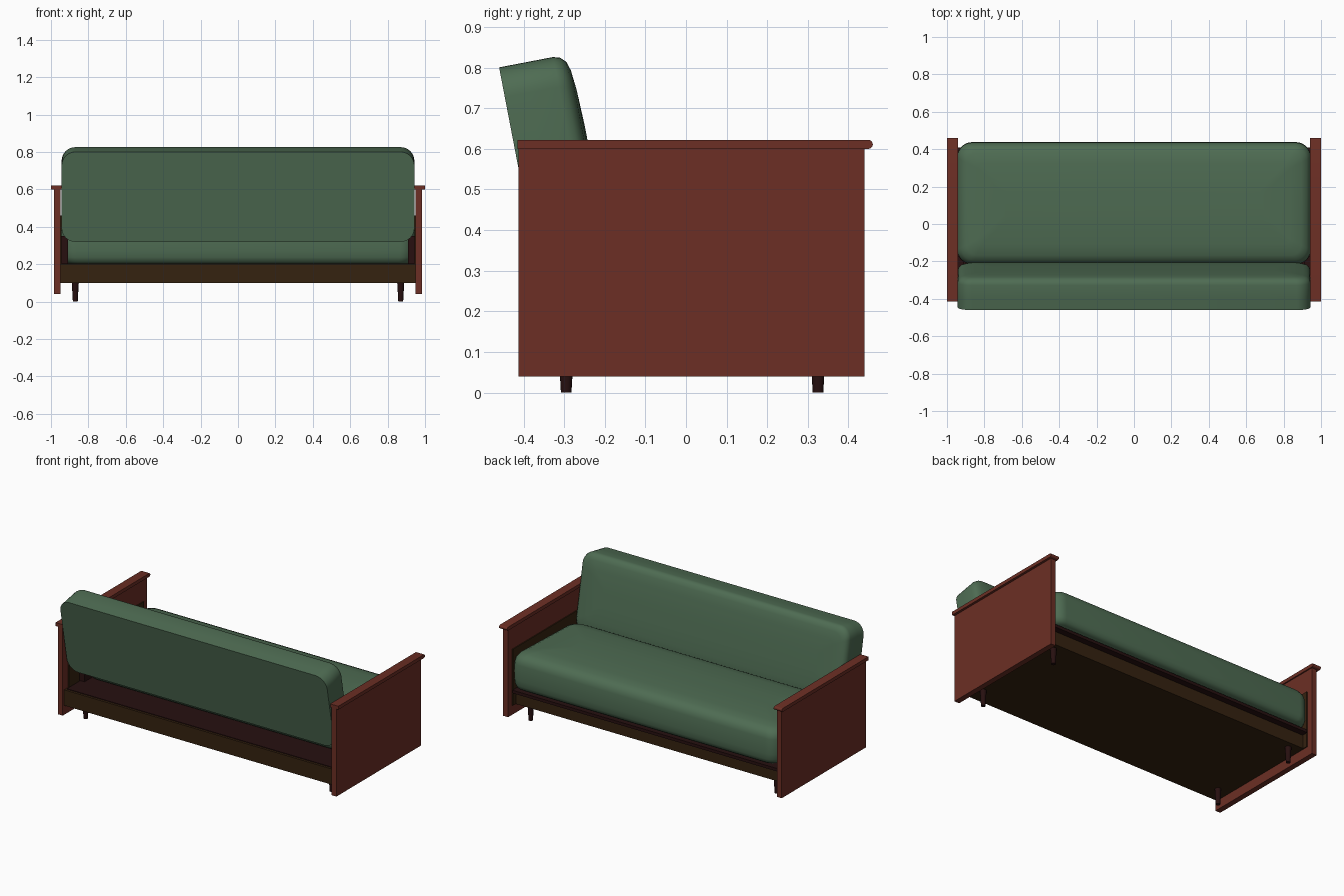
import bpy, bmesh, math
from mathutils import Matrix

if "Cube" in bpy.data.objects:
    bpy.data.objects.remove(bpy.data.objects["Cube"])


def material(name, rgb):
    m = bpy.data.materials.new(name)
    m.diffuse_color = (*rgb, 1)
    m.use_nodes = True
    m.node_tree.nodes["Principled BSDF"].inputs["Base Color"].default_value = m.diffuse_color
    return m


GREEN = material("green fabric", (0.077, 0.150, 0.086))
RED = material("red brown wood", (0.150, 0.028, 0.018))
BROWN = material("dark brown board", (0.036, 0.016, 0.005))
DARK = material("dark maroon wood", (0.020, 0.005, 0.005))


def finish(name, bm, mat, smooth=None):
    bmesh.ops.recalc_face_normals(bm, faces=bm.faces)
    me = bpy.data.meshes.new(name)
    bm.to_mesh(me)
    bm.free()
    me.materials.append(mat)
    ob = bpy.data.objects.new(name, me)
    bpy.context.collection.objects.link(ob)
    if smooth:
        bpy.ops.object.select_all(action='DESELECT')
        ob.select_set(True)
        bpy.context.view_layer.objects.active = ob
        bpy.ops.object.shade_smooth_by_angle(angle=math.radians(smooth))
    return ob


def box(name, x, y, z, mat):
    bm = bmesh.new()
    size = [b - a for a, b in (x, y, z)]
    mid = [(a + b) / 2 for a, b in (x, y, z)]
    bmesh.ops.create_cube(bm, size=1, matrix=Matrix.Translation(mid) @ Matrix.Diagonal((*size, 1)))
    return finish(name, bm, mat)


def rounded_rect(hx, hy, r, n=8):
    pts = []
    for k, (sx, sy) in enumerate(((1, 1), (-1, 1), (-1, -1), (1, -1))):
        for i in range(n + 1):
            a = math.radians(90 * (k + i / n))
            pts.append((sx * (hx - r) + r * math.cos(a), sy * (hy - r) + r * math.sin(a)))
    return pts


def cushion(name, hx, hy, r, levels, matrix):
    """Stack of rounded rectangles, levels are (inset, height)."""
    bm = bmesh.new()
    rings = []
    for inset, h in levels:
        outline = rounded_rect(hx - inset, hy - inset, max(r - inset * 0.5, 0.02))
        rings.append([bm.verts.new((x, y, h)) for x, y in outline])
    n = len(rings[0])
    for lo, hi in zip(rings, rings[1:]):
        for i in range(n):
            bm.faces.new((lo[i], lo[(i + 1) % n], hi[(i + 1) % n], hi[i]))
    bm.faces.new(rings[0][::-1])
    bm.faces.new(rings[-1])
    bm.transform(matrix)
    return finish(name, bm, GREEN, 40)


# seat cushion, tipped up slightly at the front
cushion("seat_cushion", 0.945, 0.325, 0.08,
        [(0.030, 0), (0.012, 0.012), (0.003, 0.035), (0, 0.07), (0, 0.165), (0.006, 0.19),
         (0.022, 0.212), (0.05, 0.226), (0.11, 0.235), (0.25, 0.242)],
        Matrix.Translation((0, 0.115, 0.212)) @ Matrix.Rotation(math.radians(1.8), 4, 'X'))

# leaning back cushion with a flat rear face
cushion("back_cushion", 0.943, 0.245, 0.075,
        [(0, 0), (0, 0.06), (0, 0.135), (0.005, 0.152), (0.018, 0.165), (0.04, 0.172),
         (0.09, 0.177), (0.18, 0.18)],
        Matrix.Translation((0, -0.414, 0.56)) @ Matrix.Rotation(math.radians(-79.15), 4, 'X'))

# storage base and the seat board on top
box("base", (-0.95, 0.95), (-0.40, 0.37), (0.10, 0.20), BROWN)
box("seat_board", (-0.94, 0.94), (-0.385, 0.41), (0.185, 0.204), DARK)

for s, side in ((-1, "left"), (1, "right")):
    # arm panel
    box(side + "_arm_panel", sorted((s * 0.95, s * 0.985)), (-0.413, 0.44), (0.04, 0.602), RED)
    # arm cap with a rounded front nose
    bm = bmesh.new()
    prof = [(-0.415, 0.60), (-0.415, 0.622)]
    for i in range(9):
        a = math.radians(90 - 180 * i / 8)
        prof.append((0.449 + 0.011 * math.cos(a), 0.611 + 0.011 * math.sin(a)))
    face = bm.faces.new([bm.verts.new((s * 0.942, y, z)) for y, z in prof])
    ext = bmesh.ops.extrude_face_region(bm, geom=[face])
    moved = [v for v in ext["geom"] if isinstance(v, bmesh.types.BMVert)]
    bmesh.ops.translate(bm, verts=moved, vec=(s * 0.058, 0, 0))
    finish(side + "_arm_cap", bm, RED, 40)
    # inner side board and rear hinge block
    box(side + "_inner_board", sorted((s * 0.944, s * 0.952)), (-0.36, 0.40), (0.10, 0.46), BROWN)
    box(side + "_hinge_block", sorted((s * 0.91, s * 0.946)), (-0.25, -0.17), (0.20, 0.35), DARK)
    # tapered legs
    for y, end in ((-0.295, "rear"), (0.325, "front")):
        bm = bmesh.new()
        bmesh.ops.create_cone(bm, cap_ends=True, segments=16, radius1=0.013, radius2=0.019, depth=0.105,
                              matrix=Matrix.Translation((s * 0.87, y, 0.0525)))
        finish(f"{side}_{end}_leg", bm, DARK, 40)
